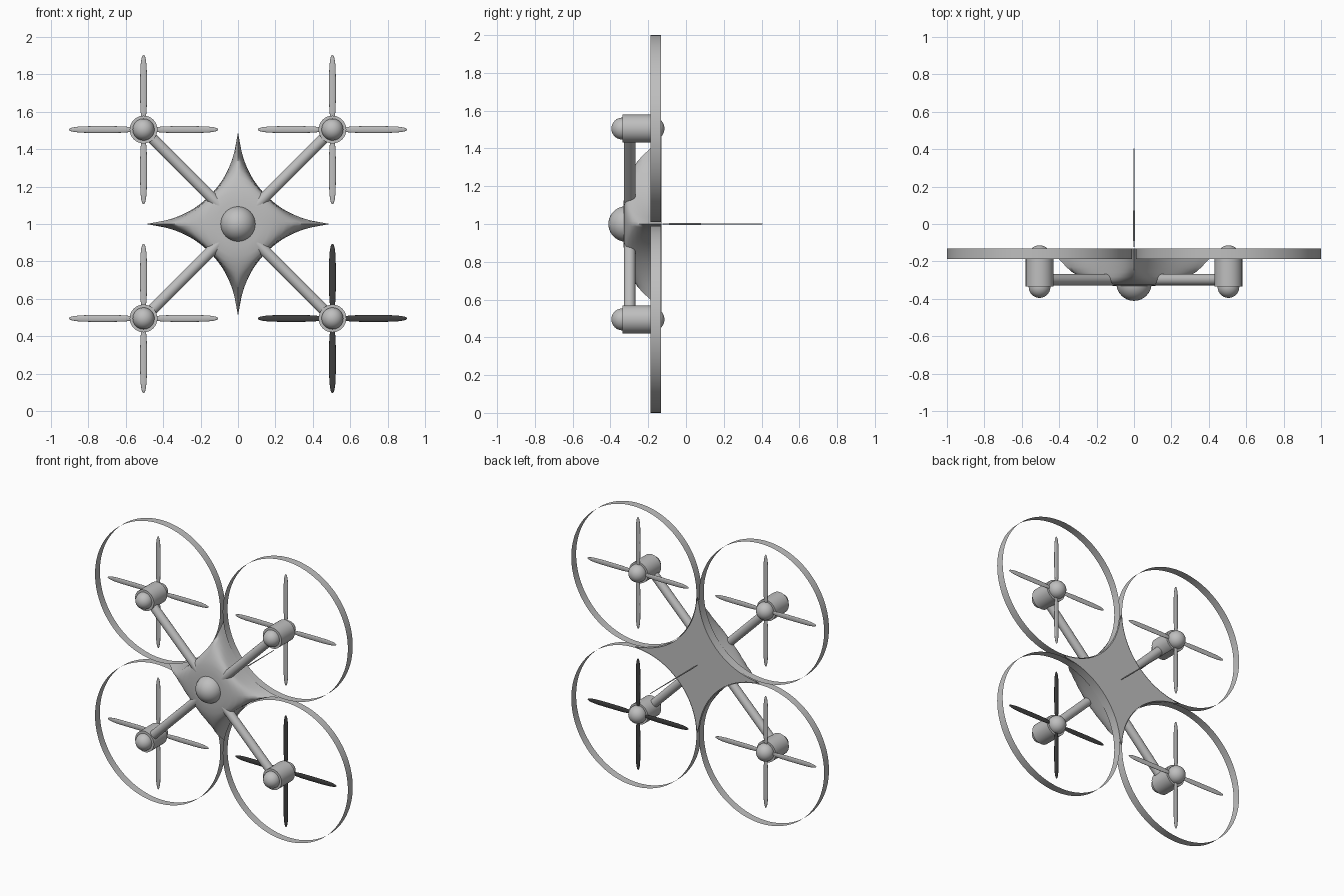
import bpy, bmesh, math
from mathutils import Vector, Matrix

if "Cube" in bpy.data.objects:
    bpy.data.objects.remove(bpy.data.objects["Cube"])


def colour(name, v):
    m = bpy.data.materials.new(name)
    m.diffuse_color = (v, v, v, 1)
    m.use_nodes = True
    m.node_tree.nodes["Principled BSDF"].inputs["Base Color"].default_value = m.diffuse_color
    return m


grey = colour("light grey", 0.52)
dark = colour("dark grey", 0.05)
C = 0.505          # rotor offset from the centre
R = 0.495          # guard ring radius


def finish(name, bm, mat=grey, angle=45):
    bmesh.ops.recalc_face_normals(bm, faces=bm.faces)
    me = bpy.data.meshes.new(name)
    bm.to_mesh(me)
    bm.free()
    ob = bpy.data.objects.new(name, me)
    bpy.context.collection.objects.link(ob)
    me.materials.append(mat)
    bpy.ops.object.select_all(action='DESELECT')
    ob.select_set(True)
    bpy.context.view_layer.objects.active = ob
    bpy.ops.object.shade_smooth_by_angle(angle=math.radians(angle))
    return ob


def rod(name, a, b, r1, r2, seg=32):
    a, b = Vector(a), Vector(b)
    m = Matrix.Translation((a + b) / 2) @ (b - a).to_track_quat('Z', 'Y').to_matrix().to_4x4()
    bm = bmesh.new()
    bmesh.ops.create_cone(bm, cap_ends=True, segments=seg, radius1=r1, radius2=r2,
                          depth=(b - a).length, matrix=m)
    return finish(name, bm)


def ball(name, loc, r):
    bm = bmesh.new()
    bmesh.ops.create_uvsphere(bm, u_segments=32, v_segments=20, radius=r,
                              matrix=Matrix.Translation(loc))
    return finish(name, bm)


def loft(bm, rings):
    loops = [[bm.verts.new(p) for p in ring] for ring in rings]
    for a, b in zip(loops, loops[1:]):
        n = len(a)
        for i in range(n):
            bm.faces.new((a[i], a[(i + 1) % n], b[(i + 1) % n], b[i]))
    return loops


# Body: four-pointed star whose concave sides follow the rings, lofted to a round nose
def star(t):
    b = C * (abs(math.cos(t)) + abs(math.sin(t)))
    disc = b * b - 2 * C * C + 0.25
    return min(0.49, b - math.sqrt(disc)) if disc > 0 else 0.49


N = 128
# reach, depth, sharpness of the blend between star and circle
profile = [(0.46, -0.165, 6), (0.42, -0.2, 5), (0.38, -0.23, 5), (0.34, -0.258, 5),
           (0.29, -0.283, 6), (0.25, -0.3, 7), (0.21, -0.315, 8), (0.17, -0.325, 10),
           (0.12, -0.33, 10), (0.06, -0.332, 10)]
angles = [2 * math.pi * i / N for i in range(N)]
layers = [[(star(t) * math.cos(t), -0.13, 1 + star(t) * math.sin(t)) for t in angles]]
for reach, y, p in profile:
    radii = [(star(t) ** -p + reach ** -p) ** (-1 / p) for t in angles]
    layers.append([(r * math.cos(t), y, 1 + r * math.sin(t)) for r, t in zip(radii, angles)])
bm = bmesh.new()
loops = loft(bm, layers)
bm.faces.new(loops[0])
bm.faces.new(loops[-1])
finish("star_body", bm, angle=75)

# Nose dome and rear needle
ball("nose_dome", (0, -0.317, 1), 0.094)
rod("needle_root", (0, -0.13, 1), (0, -0.09, 1), 0.001, 0.003, 8)
rod("rear_needle", (0, -0.09, 1), (0, 0.405, 1), 0.005, 0.002, 8)

# Four rotor units
for sx in (-1, 1):
    for sz in (-1, 1):
        tag = ("left" if sx < 0 else "right") + ("_lower" if sz < 0 else "_upper")
        x, z = sx * C, 1 + sz * C
        rod("arm_" + tag, (sx * 0.08, -0.298, 1 + sz * 0.08), (x, -0.298, z), 0.03, 0.03)
        rod("motor_" + tag, (x, -0.335, z), (x, -0.185, z), 0.074, 0.074, 48)
        ball("motor_cap_" + tag, (x, -0.337, z), 0.058)
        ball("hub_" + tag, (x, -0.175, z), 0.061)

        # Paper-thin guard ring
        bm = bmesh.new()
        loft(bm, [[(x + R * math.cos(t), y, z + R * math.sin(t)) for t in angles]
                  for y in (-0.187, -0.132)])
        finish("guard_ring_" + tag, bm)

        # Four flat round-ended blades; the lower right propeller is dark
        bm = bmesh.new()
        for k in range(4):
            new = bmesh.ops.create_uvsphere(bm, u_segments=32, v_segments=16, radius=1)["verts"]
            for v in new:
                w = math.sqrt(1 + v.co.x ** 2)
                v.co.y *= w
                v.co.z *= w
            m = (Matrix.Translation((x, -0.18, z)) @ Matrix.Rotation(k * math.pi / 2, 4, 'Y')
                 @ Matrix.Translation((0.22, 0, 0)) @ Matrix.Diagonal((0.18, 0.006, 0.018, 1)))
            bmesh.ops.transform(bm, matrix=m, verts=new)
        finish("propeller_" + tag, bm, dark if sx > 0 and sz < 0 else grey, angle=75)
